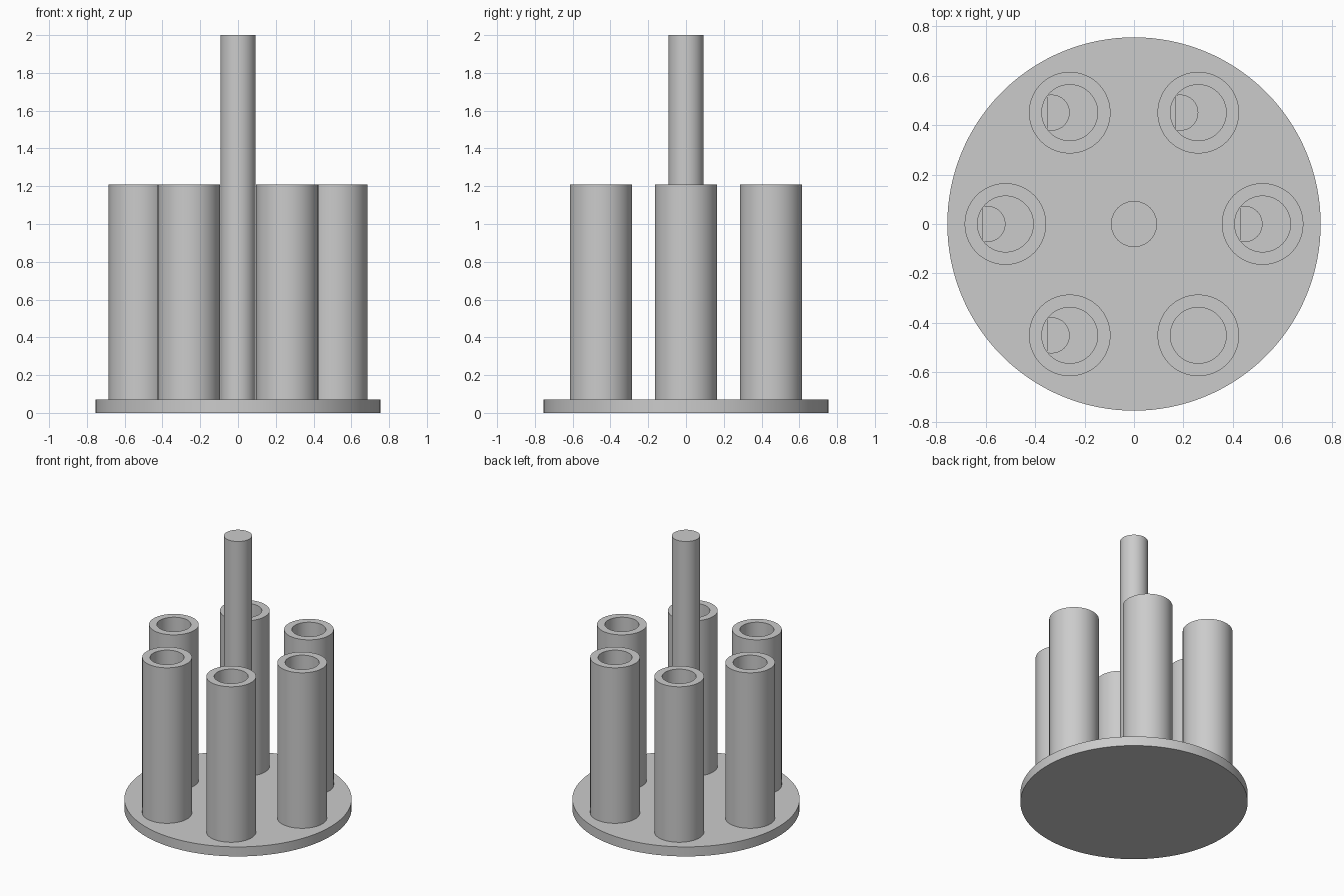
import bpy, bmesh, math

if "Cube" in bpy.data.objects:
    bpy.data.objects.remove(bpy.data.objects["Cube"])

grey = bpy.data.materials.new("neutral grey")
grey.diffuse_color = (0.6, 0.6, 0.6, 1)
grey.use_nodes = True
grey.node_tree.nodes["Principled BSDF"].inputs["Base Color"].default_value = grey.diffuse_color

BASE_R, BASE_H = 0.755, 0.07
TUBE_TOP, TUBE_R, BORE_R = 1.21, 0.165, 0.113
RING_R = 0.52


def finish(name, bm, loc):
    bmesh.ops.recalc_face_normals(bm, faces=bm.faces[:])
    mesh = bpy.data.meshes.new(name)
    bm.to_mesh(mesh)
    bm.free()
    mesh.materials.append(grey)
    ob = bpy.data.objects.new(name, mesh)
    ob.location = loc
    bpy.context.collection.objects.link(ob)
    bpy.ops.object.select_all(action='DESELECT')
    ob.select_set(True)
    bpy.context.view_layer.objects.active = ob
    bpy.ops.object.shade_smooth_by_angle(angle=math.radians(35))
    return ob


def prism(name, outline, z0, z1, loc=(0, 0, 0)):
    """Extrude a flat outline from z0 to z1."""
    bm = bmesh.new()
    face = bm.faces.new([bm.verts.new((x, y, z0)) for x, y in outline])
    ext = bmesh.ops.extrude_face_region(bm, geom=[face], use_keep_orig=True)
    for v in ext["geom"]:
        if isinstance(v, bmesh.types.BMVert):
            v.co.z = z1
    return finish(name, bm, loc)


def circle(r, n=96):
    return [(r * math.cos(2 * math.pi * i / n), r * math.sin(2 * math.pi * i / n))
            for i in range(n)]


def tube(name, ro, ri, z0, z1, loc, n=72):
    """Closed rectangular section swept around the vertical axis."""
    bm = bmesh.new()
    section = [(ri, z0), (ro, z0), (ro, z1), (ri, z1)]
    rings = [[bm.verts.new((x, y, z)) for x, y in circle(r, n)] for r, z in section]
    for k in range(4):
        a, b = rings[k], rings[(k + 1) % 4]
        for i in range(n):
            j = (i + 1) % n
            bm.faces.new((a[i], a[j], b[j], b[i]))
    return finish(name, bm, loc)


# Round base plate and central post
prism("base_plate", circle(BASE_R, 128), 0, BASE_H)
prism("center_post", circle(0.093, 72), BASE_H, 2.0)

# Flat-backed plug: a circle cut by a chord on its left side
plug_r, plug_x, chord_x = 0.073, -0.073, -0.092
half = math.acos((chord_x - plug_x) / plug_r)
plug = [(plug_x + plug_r * math.cos(a), plug_r * math.sin(a))
        for a in (-half + 2 * half * i / 32 for i in range(33))]

# Ring of six open tubes, five of them holding a plug
for i in range(6):
    ang = math.radians(60 * i)
    loc = (RING_R * math.cos(ang), RING_R * math.sin(ang), 0)
    tube(f"tube_{i + 1}", TUBE_R, BORE_R, BASE_H, TUBE_TOP, loc)
    if i < 5:
        prism(f"inner_plug_{i + 1}", plug, BASE_H, 0.6, loc)
